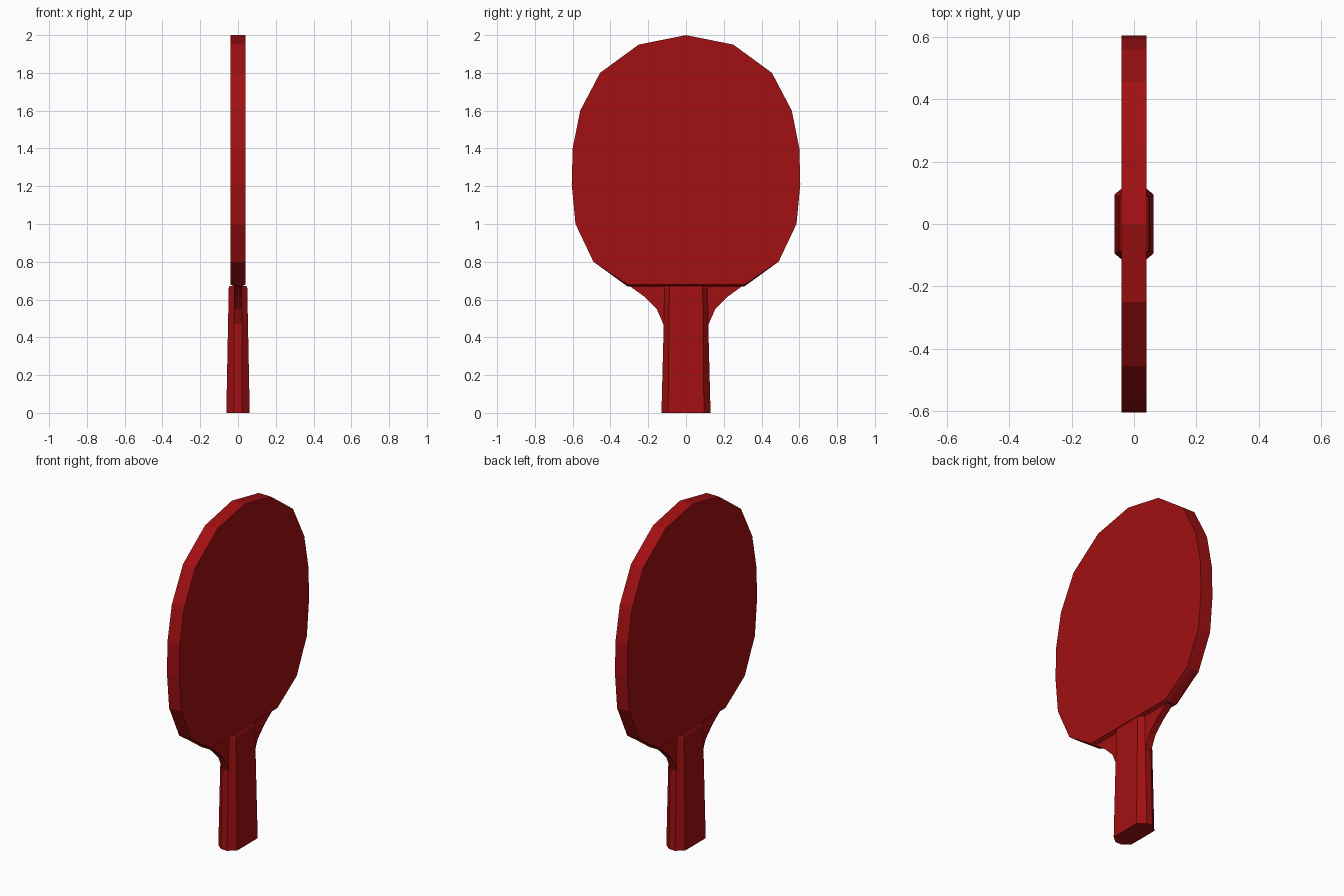
import bpy, bmesh

if "Cube" in bpy.data.objects:
    bpy.data.objects.remove(bpy.data.objects["Cube"])

red = bpy.data.materials.new("deep_red")
red.diffuse_color = (0.36, 0.005, 0.006, 1)
red.use_nodes = True
red.node_tree.nodes["Principled BSDF"].inputs["Base Color"].default_value = red.diffuse_color


def loft(name, rings):
    """Join equal-length rings of points with quads and cap both ends."""
    bm = bmesh.new()
    loops = [[bm.verts.new(p) for p in ring] for ring in rings]
    n = len(loops[0])
    for a, b in zip(loops, loops[1:]):
        for i in range(n):
            j = (i + 1) % n
            bm.faces.new((a[i], a[j], b[j], b[i]))
    bm.faces.new(loops[0][::-1])
    bm.faces.new(loops[-1])
    bmesh.ops.recalc_face_normals(bm, faces=bm.faces[:])
    mesh = bpy.data.meshes.new(name)
    bm.to_mesh(mesh)
    bm.free()
    mesh.materials.append(red)
    obj = bpy.data.objects.new(name, mesh)
    bpy.context.collection.objects.link(obj)
    return obj


def mirrored(half):
    """Complete a right-hand outline with its left-hand copy."""
    return half + [(-y, z) for y, z in reversed(half) if y > 0]


def plate(name, layers):
    return loft(name, [[(x, y, z) for y, z in outline] for x, outline in layers])


# Round blade, with its bottom edge bevelled towards the neck
def blade_outline(bottom):
    return mirrored([(0, 2.0), (0.25, 1.95), (0.455, 1.8), (0.56, 1.6),
                     (0.60, 1.4), (0.605, 1.21), (0.585, 1.0),
                     (0.49, 0.8), (0.31, bottom)])


plate("blade", [(-0.04, blade_outline(0.68)), (-0.02, blade_outline(0.67)),
                (0.02, blade_outline(0.67)), (0.04, blade_outline(0.68))])

# Thin flared neck between blade and handle
neck = mirrored([(0.31, 0.68), (0.22, 0.615), (0.155, 0.55), (0.12, 0.47)])
plate("neck", [(-0.02, neck), (0.02, neck)])


# Tapered eight-sided grip
def octagon(x, y, cx, cy, z):
    return [(x, -cy, z), (x, cy, z), (cx, y, z), (-cx, y, z),
            (-x, cy, z), (-x, -cy, z), (-cx, -y, z), (cx, -y, z)]


loft("handle", [octagon(0.062, 0.13, 0.02, 0.095, 0),
                octagon(0.049, 0.113, 0.02, 0.088, 0.66),
                octagon(0.045, 0.111, 0.02, 0.086, 0.672)])
